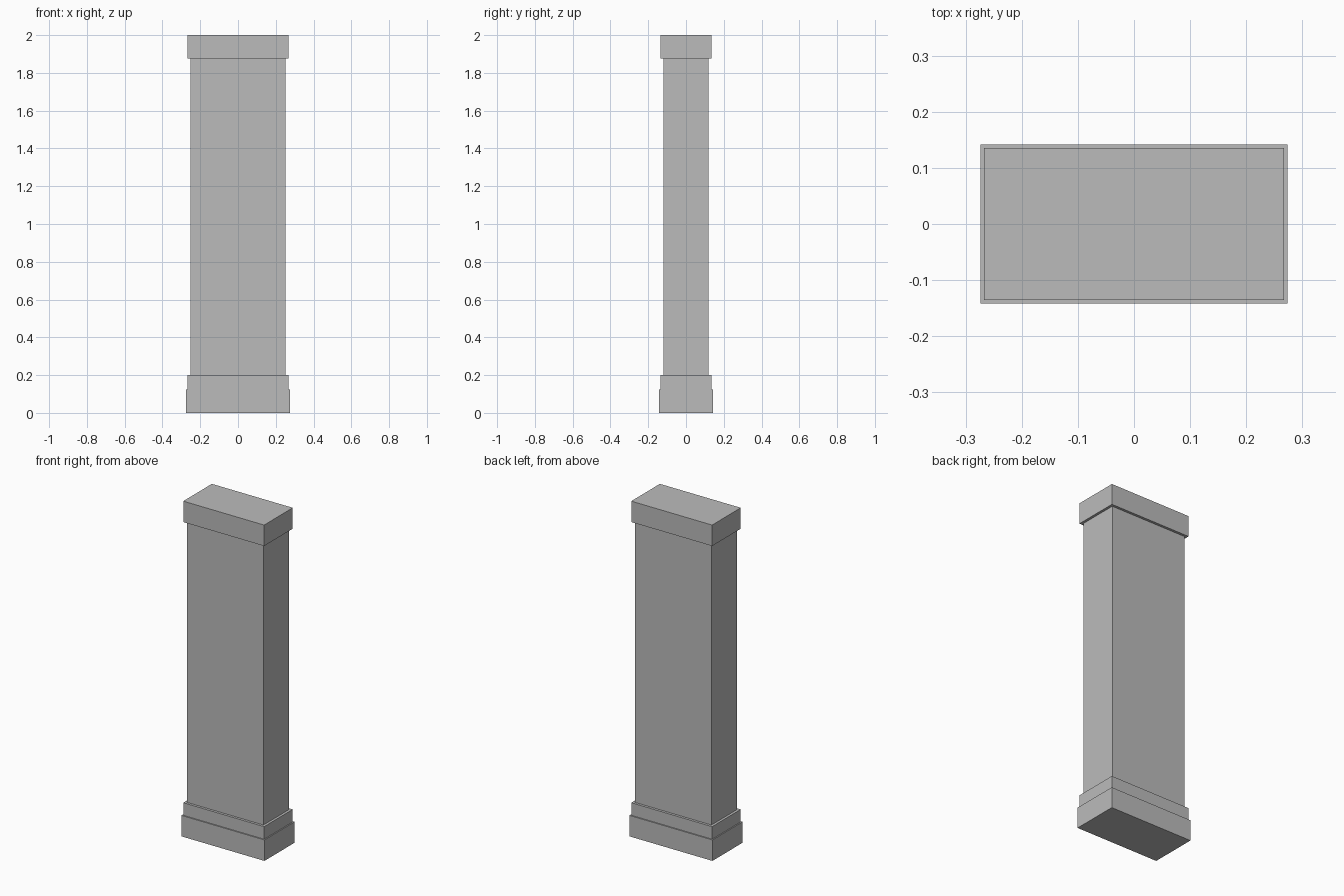
import bpy

# Remove the default cube
cube = bpy.data.objects.get("Cube")
if cube:
    bpy.data.objects.remove(cube, do_unlink=True)

# Plain stone grey
stone = bpy.data.materials.new("stone_grey")
stone.use_nodes = True
grey = (0.5, 0.5, 0.5, 1.0)
stone.diffuse_color = grey
stone.node_tree.nodes["Principled BSDF"].inputs["Base Color"].default_value = grey


def block(name, width, depth, bottom, top):
    """Add a flat-sided block centred on the pillar axis."""
    bpy.ops.mesh.primitive_cube_add(size=1, location=(0, 0, (bottom + top) / 2))
    obj = bpy.context.object
    obj.name = obj.data.name = name
    obj.scale = (width, depth, top - bottom)
    bpy.ops.object.transform_apply(location=False, rotation=False, scale=True)
    obj.data.materials.append(stone)
    return obj


# Stepped base, shaft and cap
block("base_plinth", 0.548, 0.284, 0.0, 0.125)
block("base_step", 0.534, 0.27, 0.125, 0.2)
block("shaft", 0.504, 0.24, 0.2, 1.875)
block("cap", 0.534, 0.27, 1.875, 2.0)
